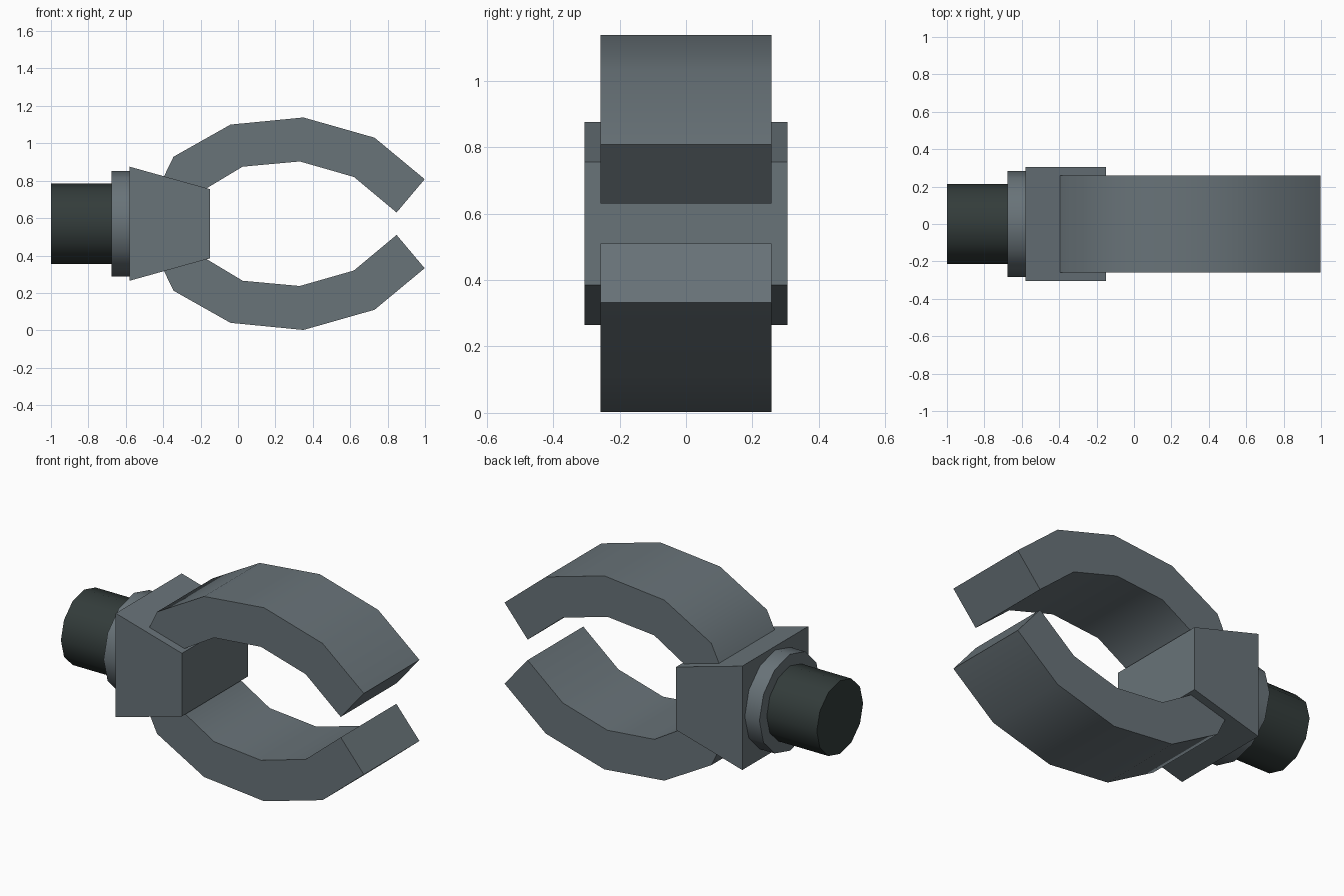
import bpy, bmesh, math

if "Cube" in bpy.data.objects:
    bpy.data.objects.remove(bpy.data.objects["Cube"])

MID = 0.57  # height of the centre line


def material(name, color):
    m = bpy.data.materials.new(name)
    m.diffuse_color = (*color, 1)
    m.use_nodes = True
    m.node_tree.nodes["Principled BSDF"].inputs["Base Color"].default_value = m.diffuse_color
    return m


grey = material("steel grey", (0.140, 0.172, 0.190))
dark = material("dark shaft", (0.033, 0.045, 0.043))


def shade(obj, angle):
    bpy.ops.object.select_all(action='DESELECT')
    obj.select_set(True)
    bpy.context.view_layer.objects.active = obj
    bpy.ops.object.shade_smooth_by_angle(angle=math.radians(angle))


def extruded(name, profile, half_width, mat, angle):
    """Extrude an (x, height above centre line) outline along y."""
    bm = bmesh.new()
    face = bm.faces.new([bm.verts.new((x, -half_width, MID + z)) for x, z in profile])
    ext = bmesh.ops.extrude_face_region(bm, geom=[face])
    moved = [v for v in ext["geom"] if isinstance(v, bmesh.types.BMVert)]
    bmesh.ops.translate(bm, verts=moved, vec=(0, 2 * half_width, 0))
    bmesh.ops.recalc_face_normals(bm, faces=bm.faces)
    mesh = bpy.data.meshes.new(name)
    bm.to_mesh(mesh)
    bm.free()
    obj = bpy.data.objects.new(name, mesh)
    bpy.context.collection.objects.link(obj)
    mesh.materials.append(mat)
    shade(obj, angle)


def rod(name, x0, x1, radius, mat):
    """Twelve-sided cylinder lying along x."""
    bpy.ops.mesh.primitive_cylinder_add(
        vertices=12, radius=radius, depth=x1 - x0,
        location=((x0 + x1) / 2, 0, MID), rotation=(0, math.pi / 2, 0))
    obj = bpy.context.object
    obj.name = name
    obj.data.materials.append(mat)
    shade(obj, 40)


# Shaft and collar
rod("shaft", -1.0, -0.67, 0.215, dark)
rod("collar", -0.675, -0.575, 0.283, grey)

# Tapered block that holds the jaws
extruded("tapered_block", [(-0.58, -0.305), (-0.15, -0.185), (-0.15, 0.185), (-0.58, 0.305)],
         0.306, grey, 10)

# Curved jaws, mirrored above and below the centre line
outer = [(-0.455, 0.13), (-0.345, 0.358), (-0.04, 0.53), (0.35, 0.568), (0.73, 0.46), (0.998, 0.238)]
inner = [(0.848, 0.06), (0.62, 0.25), (0.33, 0.333), (0.025, 0.305), (-0.2, 0.17), (-0.25, 0.08)]
for name, side in (("upper_jaw", 1), ("lower_jaw", -1)):
    extruded(name, [(x, side * z) for x, z in outer + inner], 0.258, grey, 40)
